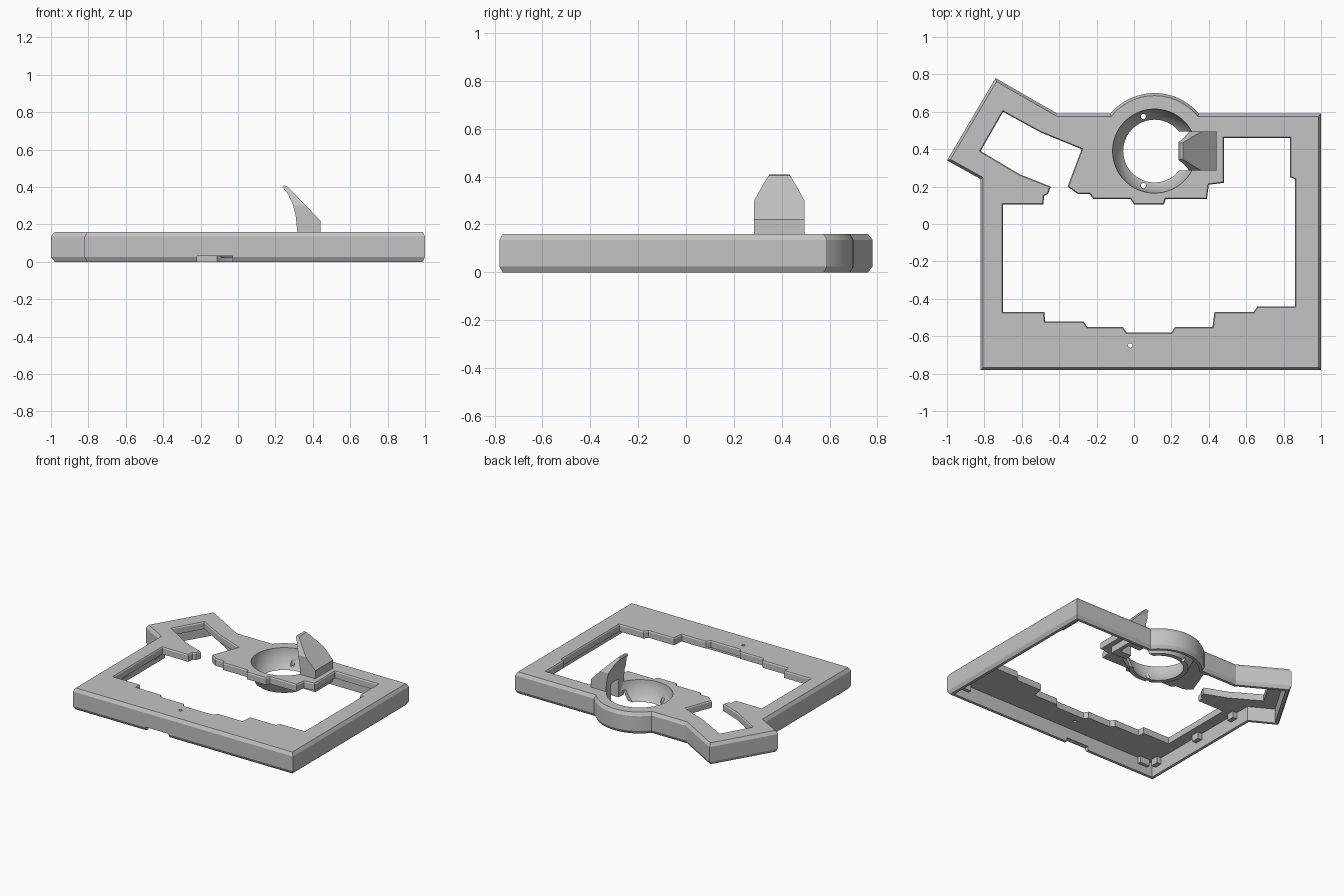
import bpy, bmesh, math
from mathutils import Vector, Matrix

if "Cube" in bpy.data.objects:
    bpy.data.objects.remove(bpy.data.objects["Cube"])

mat = bpy.data.materials.new("light grey plastic")
mat.use_nodes = True
GREY = (0.55, 0.55, 0.55, 1)
mat.diffuse_color = GREY
mat.node_tree.nodes["Principled BSDF"].inputs["Base Color"].default_value = GREY


def finish(name, bm):
    bmesh.ops.recalc_face_normals(bm, faces=bm.faces)
    me = bpy.data.meshes.new(name)
    bm.to_mesh(me)
    bm.free()
    me.materials.append(mat)
    ob = bpy.data.objects.new(name, me)
    bpy.context.collection.objects.link(ob)
    return ob


def inset(pts, d):
    """Move each edge of a counter-clockwise outline inward by d."""
    out = []
    for i, p in enumerate(pts):
        p = Vector(p)
        a = (p - Vector(pts[i - 1])).normalized()
        b = (Vector(pts[(i + 1) % len(pts)]) - p).normalized()
        na, nb = Vector((-a.y, a.x)), Vector((-b.y, b.x))
        out.append(p + (na + nb) * d / (1 + na.dot(nb)))
    return out


def loft(name, pts, levels, place=lambda x, y, z: (x, y, z)):
    """Stack insets of an outline at (height, inset) levels."""
    bm = bmesh.new()
    rings = [[bm.verts.new(place(p[0], p[1], z)) for p in inset(pts, d)] for z, d in levels]
    n = len(pts)
    for lo, hi in zip(rings, rings[1:]):
        for i in range(n):
            j = (i + 1) % n
            bm.faces.new((lo[i], lo[j], hi[j], hi[i]))
    bm.faces.new(rings[0][::-1])
    bm.faces.new(rings[-1])
    return finish(name, bm)


def box(name, x0, x1, y0, y1, z0, z1):
    return loft(name, [(x0, y0), (x1, y0), (x1, y1), (x0, y1)], [(z0, 0), (z1, 0)])


def cone(name, x, y, z0, z1, r0, r1, n=64):
    bm = bmesh.new()
    bmesh.ops.create_cone(bm, cap_ends=True, segments=n, radius1=r0, radius2=r1, depth=z1 - z0,
                          matrix=Matrix.Translation((x, y, (z0 + z1) / 2)))
    return finish(name, bm)


def combine(target, tool, op="DIFFERENCE"):
    mod = target.modifiers.new("cut", "BOOLEAN")
    mod.operation, mod.solver, mod.object = op, "EXACT", tool
    bpy.context.view_layer.objects.active = target
    bpy.ops.object.modifier_apply(modifier=mod.name)
    bpy.data.objects.remove(tool)


CX, CY, TOP, PLATE = 0.11, 0.39, 0.16, 0.108

# Outer outline with the round bulge behind the socket and the angled arm
a0 = math.asin(0.2 / 0.31)
bulge = [(CX + 0.31 * math.cos(a), CY + 0.31 * math.sin(a))
         for a in (a0 + (math.pi - 2 * a0) * i / 24 for i in range(25))]
outline = [(-0.82, -0.78), (1, -0.78), (1, 0.59)] + bulge + [
    (-0.41, 0.59), (-0.74, 0.78), (-1, 0.34), (-0.82, 0.24)]

# Stepped opening through the top plate
opening = [
    (-0.7, -0.47), (-0.48, -0.47), (-0.475, -0.52), (-0.27, -0.52), (-0.25, -0.55),
    (-0.06, -0.55), (-0.04, -0.58), (0.2, -0.58), (0.22, -0.55), (0.42, -0.55),
    (0.43, -0.47), (0.64, -0.47), (0.66, -0.44), (0.86, -0.44), (0.86, 0.24),
    (0.835, 0.25), (0.835, 0.46), (0.48, 0.46), (0.48, 0.22), (0.4, 0.21),
    (0.39, 0.135), (0.17, 0.135), (0.16, 0.105), (0, 0.105), (-0.02, 0.135),
    (-0.22, 0.135), (-0.235, 0.16), (-0.3, 0.16), (-0.355, 0.2), (-0.28, 0.4),
    (-0.5, 0.49), (-0.7, 0.6), (-0.82, 0.39), (-0.61, 0.265), (-0.445, 0.2),
    (-0.46, 0.16), (-0.48, 0.15), (-0.485, 0.105), (-0.7, 0.105)]

# Hollow frame with chamfered rims
frame = loft("frame", outline, [(0, 0.014), (0.025, 0), (0.135, 0), (TOP, 0.014)])
combine(frame, loft("cavity", outline, [(-0.02, 0.035), (PLATE, 0.035)]))
combine(frame, loft("opening", opening, [(0.05, 0), (0.152, 0), (0.17, -0.012)]))
combine(frame, box("front_notch", -0.22, -0.03, -0.9, -0.72, -0.02, 0.03))
combine(frame, cone("screw_hole", -0.02, -0.65, 0.05, 0.2, 0.012, 0.012, 16))

# Round socket: solid cup, hollowed by a ball
combine(frame, cone("cup", CX, CY, 0.02, 0.13, 0.2, 0.255), "UNION")
bm = bmesh.new()
bmesh.ops.create_uvsphere(bm, u_segments=64, v_segments=48, radius=0.225,
                          matrix=Matrix.Translation((CX, CY, 0.17)))
combine(frame, finish("ball_space", bm))

# Small bearing holes in the cup wall
for y in (0.205, 0.575):
    combine(frame, cone("bearing_hole", 0.05, y, -0.02, 0.12, 0.014, 0.014, 16))
combine(frame, box("sensor_slot", 0.2, 0.34, 0.285, 0.495, -0.02, 0.1))

# Curved finger: side profile, trimmed to a tapered width
finger = loft("finger", [(0.315, 0.06), (0.44, 0.06), (0.44, 0.22), (0.262, 0.405),
                         (0.245, 0.408), (0.238, 0.4), (0.268, 0.36), (0.292, 0.31),
                         (0.308, 0.25), (0.315, 0.18)],
              [(0.285, 0), (0.495, 0)], lambda x, y, z: (x, z, y))
taper = loft("taper", [(0.285, 0), (0.495, 0), (0.495, 0.3), (0.465, 0.355), (0.425, 0.42),
                       (0.355, 0.42), (0.315, 0.355), (0.285, 0.3)],
             [(0.1, 0), (0.6, 0)], lambda x, y, z: (z, x, y))
combine(finger, taper, "INTERSECT")
combine(frame, finger, "UNION")
combine(frame, box("finger_hollow", 0.25, 0.41, 0.345, 0.435, -0.02, 0.2))

# Inner mounting tabs along the walls
for y in (-0.68, -0.25, 0.12):
    box("left_wall_tab", -0.79, -0.75, y - 0.03, y + 0.03, 0.06, 0.112)
for x in (-0.7, 0.88):
    box("front_wall_tab", x - 0.04, x + 0.04, -0.75, -0.72, 0.06, 0.112)

# Smooth the round surfaces and keep edges sharp
bpy.ops.object.select_all(action="DESELECT")
frame.select_set(True)
bpy.context.view_layer.objects.active = frame
bpy.ops.object.shade_smooth_by_angle(angle=math.radians(25))
